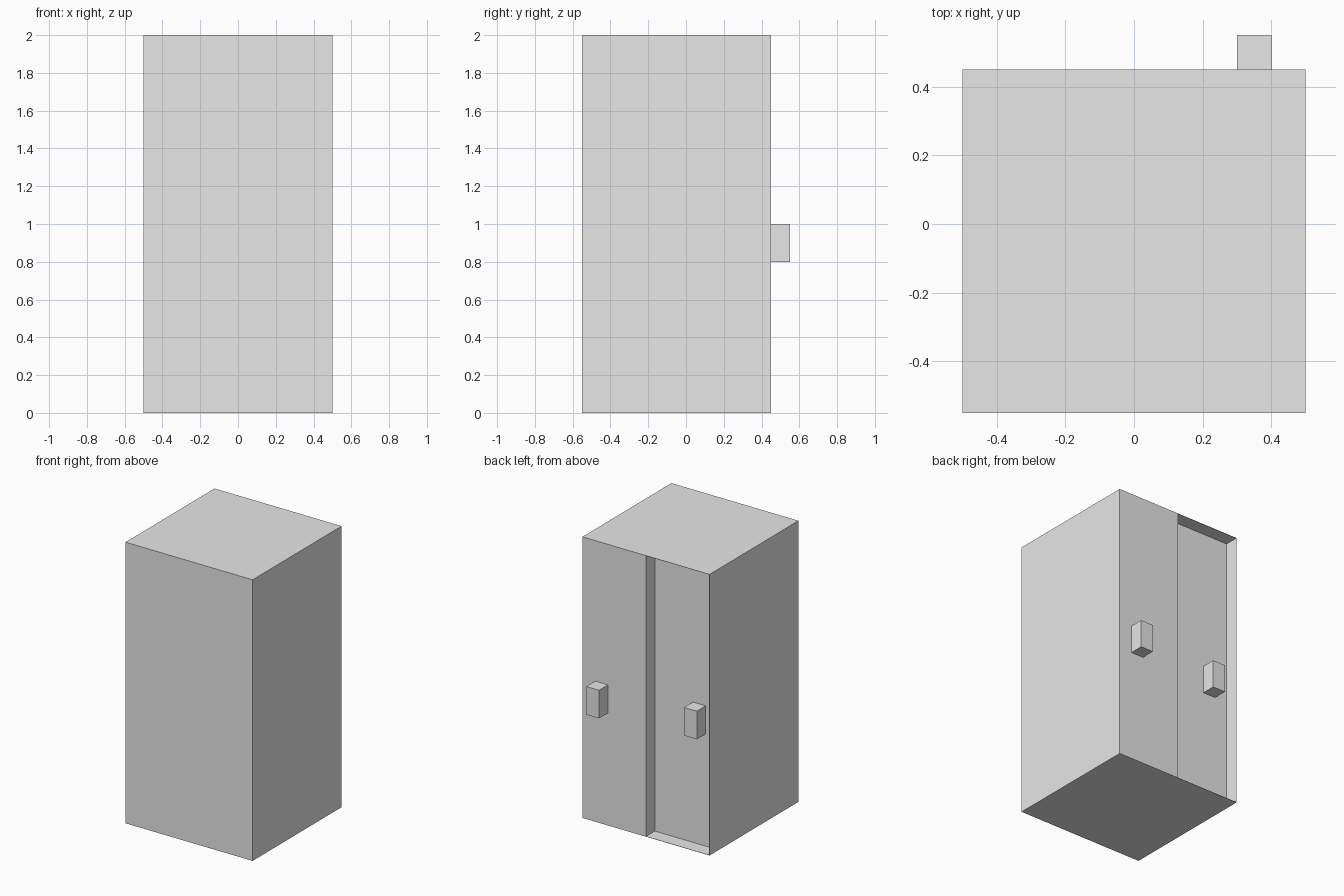
import bpy
import bmesh
from mathutils import Matrix, Vector

if "Cube" in bpy.data.objects:
    bpy.data.objects.remove(bpy.data.objects["Cube"], do_unlink=True)

LIP = 0.002      # thin rim around the recessed door
RECESS = 0.1
BACK = 0.45

# Single light grey finish
grey = bpy.data.materials.new("light_grey")
grey.use_nodes = True
colour = (0.8, 0.8, 0.8, 1.0)
grey.diffuse_color = colour
grey.node_tree.nodes["Principled BSDF"].inputs["Base Color"].default_value = colour


def box_mesh(low, high):
    low, high = Vector(low), Vector(high)
    bm = bmesh.new()
    place = Matrix.Translation((low + high) / 2) @ Matrix.Diagonal((*(high - low), 1))
    bmesh.ops.create_cube(bm, size=1, matrix=place)
    return bm


def finish(bm, name):
    bmesh.ops.recalc_face_normals(bm, faces=bm.faces)
    mesh = bpy.data.meshes.new(name)
    bm.to_mesh(mesh)
    bm.free()
    mesh.materials.append(grey)
    obj = bpy.data.objects.new(name, mesh)
    bpy.context.collection.objects.link(obj)
    return obj


# Cabinet: flush door on one half, recessed sliding door on the other
body = box_mesh((-0.5, -0.55, 0), (0.5, BACK, 2))
bmesh.ops.bisect_plane(body, geom=body.verts[:] + body.edges[:] + body.faces[:],
                       plane_co=(LIP, 0, 0), plane_no=(1, 0, 0))
body.normal_update()
door = next(f for f in body.faces
            if f.normal.y > 0.9 and f.calc_center_median().x < 0)
bmesh.ops.inset_region(body, faces=[door], thickness=LIP, use_even_offset=True)
pushed = bmesh.ops.extrude_discrete_faces(body, faces=[door])["faces"]
bmesh.ops.translate(body, verts=pushed[0].verts, vec=(0, -RECESS, 0))
finish(body, "cabinet")

# Door handles, each standing on its own door
for name, x, y in (("flush_door_handle", 0.3, BACK),
                   ("recessed_door_handle", -0.4, BACK - RECESS)):
    finish(box_mesh((x, y, 0.8), (x + 0.1, y + 0.1, 1.0)), name)
